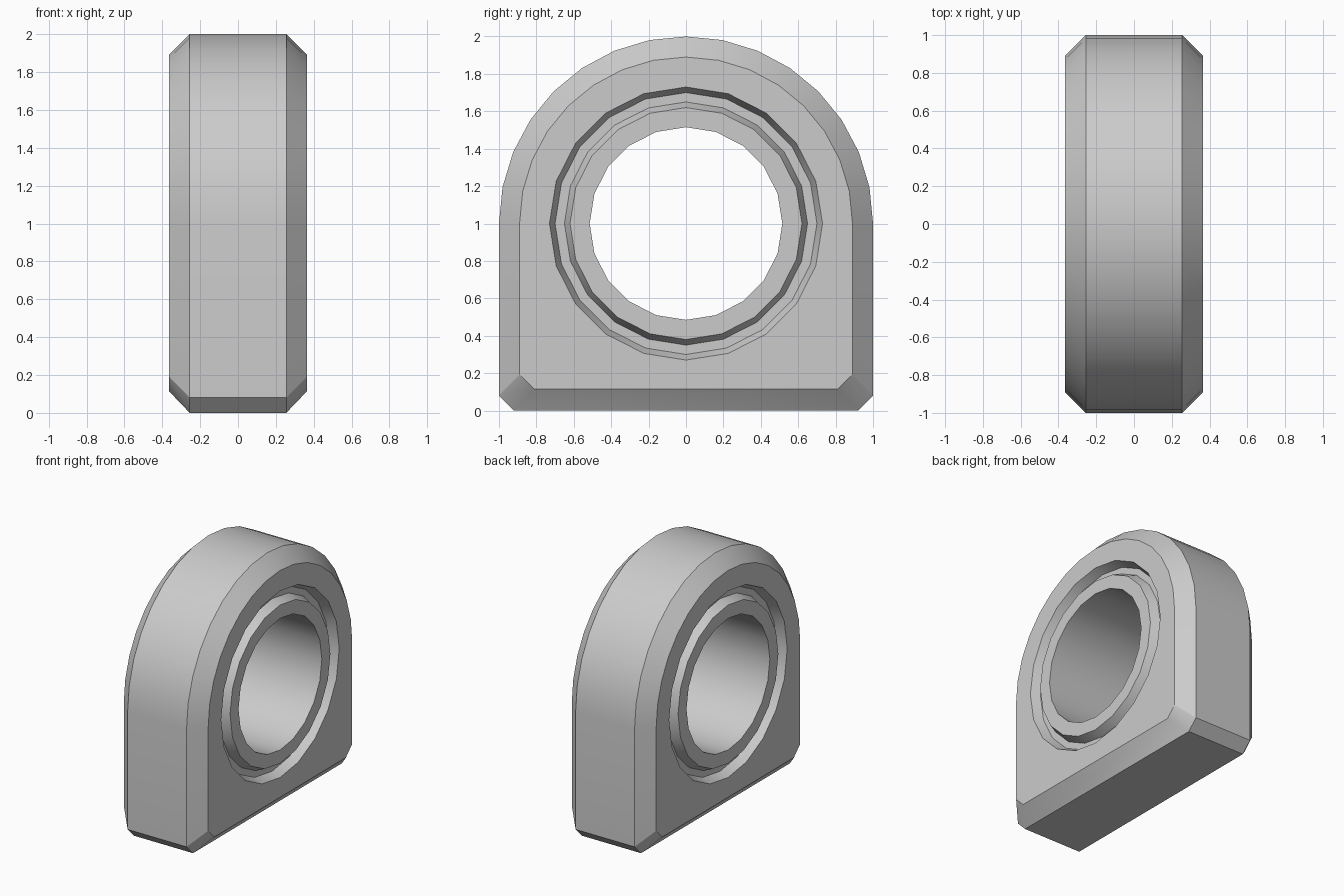
import bpy, bmesh
from math import sin, cos, pi

if "Cube" in bpy.data.objects:
    bpy.data.objects.remove(bpy.data.objects["Cube"])

bm = bmesh.new()


def add_loop(x, pts):
    return [bm.verts.new((x, y, z)) for y, z in pts]


def arch(r, bottom, cut):
    # semicircular top on straight sides, with clipped bottom corners
    top = [(r * cos(pi * i / 16), 1 + r * sin(pi * i / 16)) for i in range(17)]
    return top + [(-r, bottom + cut), (-r + cut, bottom),
                  (r - cut, bottom), (r, bottom + cut)]


def circle(r, n=20):
    return [(r * cos(2 * pi * i / n), 1 + r * sin(2 * pi * i / n)) for i in range(n)]


def skin(loops):
    for a, b in zip(loops, loops[1:]):
        n = len(a)
        for i in range(n):
            j = (i + 1) % n
            bm.faces.new((a[i], a[j], b[j], b[i]))


def edges_of(loop):
    result = []
    for i, v in enumerate(loop):
        w = loop[(i + 1) % len(loop)]
        result.append(bm.edges.get((v, w)))
    return result


# outer rim with chamfered front and back edges
HALF, MID, FLOOR = 0.365, 0.255, 0.295
shell = [add_loop(-HALF, arch(0.89, 0.115, 0.078)),
         add_loop(-MID, arch(1.0, 0.0, 0.08)),
         add_loop(MID, arch(1.0, 0.0, 0.08)),
         add_loop(HALF, arch(0.89, 0.115, 0.078))]
skin(shell)

# annular groove, inner bearing ring and through bore
half_profile = [(0.73, HALF), (0.70, FLOOR), (0.65, FLOOR), (0.62, HALF), (0.515, HALF)]
profile = [(r, -x) for r, x in half_profile] + half_profile[::-1]
bore = [add_loop(x, circle(r)) for r, x in profile]
skin(bore)

# flat side faces between the arch outline and the groove
for outer, inner in ((shell[0], bore[0]), (shell[-1], bore[-1])):
    bmesh.ops.triangle_fill(bm, use_beauty=True, use_dissolve=False,
                            edges=edges_of(outer) + edges_of(inner))

bmesh.ops.recalc_face_normals(bm, faces=bm.faces[:])
mesh = bpy.data.meshes.new("bearing_block")
bm.to_mesh(mesh)
bm.free()
block = bpy.data.objects.new("bearing_block", mesh)
bpy.context.collection.objects.link(block)

# smooth the round parts, keep chamfers crisp
bpy.context.view_layer.objects.active = block
block.select_set(True)
bpy.ops.object.shade_smooth_by_angle(angle=pi / 6)
